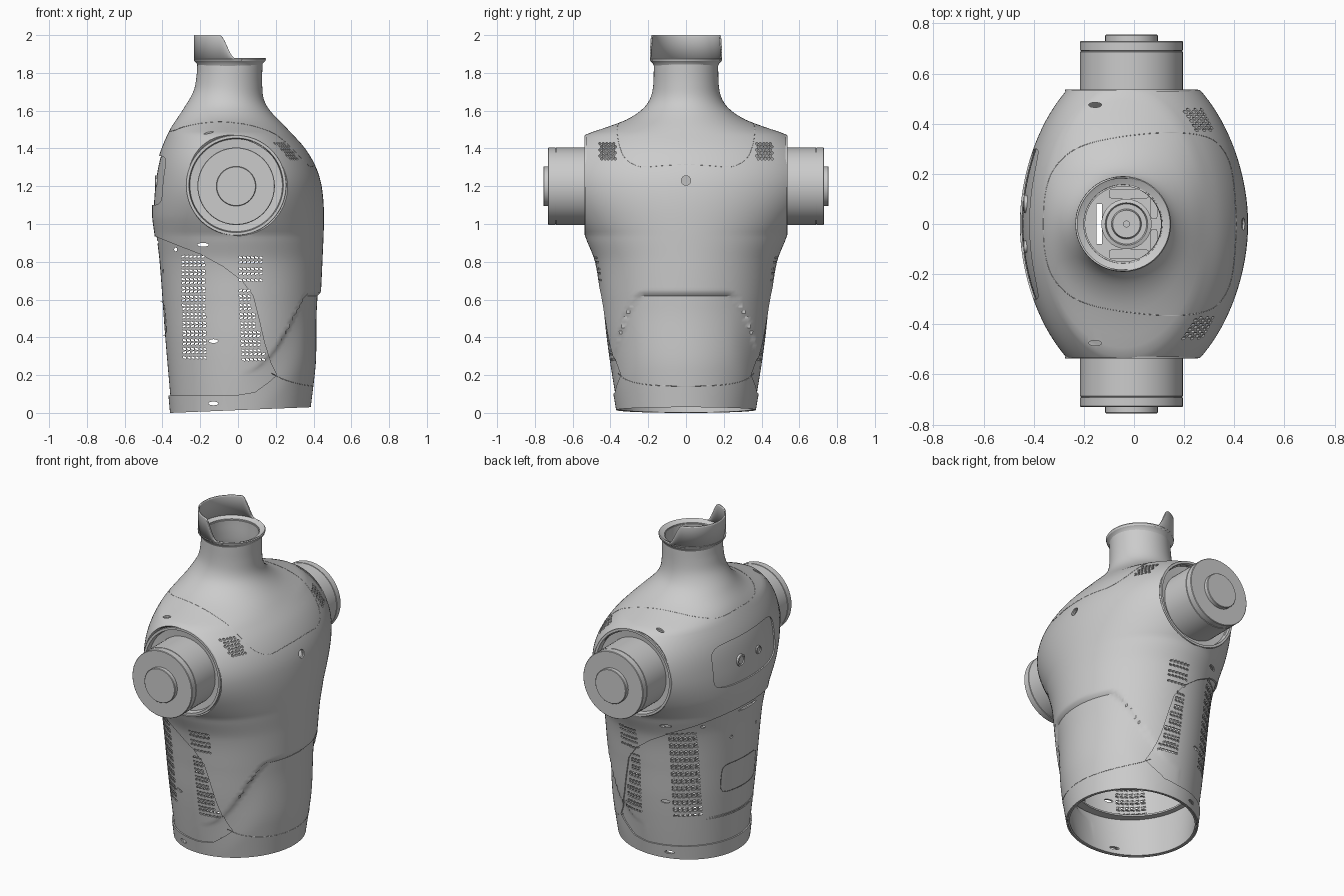
import bpy, bmesh, math
from mathutils import Vector, Matrix
from mathutils.bvhtree import BVHTree

cube = bpy.data.objects.get("Cube")
if cube:
    bpy.data.objects.remove(cube)

GREY = bpy.data.materials.new("shell grey")
GREY.use_nodes = True
GREY.diffuse_color = (.6, .6, .6, 1)
GREY.node_tree.nodes["Principled BSDF"].inputs["Base Color"].default_value = (.6, .6, .6, 1)


def add_object(name, bm):
    me = bpy.data.meshes.new(name)
    bm.to_mesh(me)
    bm.free()
    ob = bpy.data.objects.new(name, me)
    bpy.context.collection.objects.link(ob)
    me.materials.append(GREY)
    return ob


def smooth(ob, angle=32):
    bpy.ops.object.select_all(action='DESELECT')
    ob.select_set(True)
    bpy.context.view_layer.objects.active = ob
    bpy.ops.object.shade_smooth_by_angle(angle=math.radians(angle))


def step(a, b, x):
    t = min(1, max(0, (x - a) / (b - a)))
    return t * t * (3 - 2 * t)


def curve_at(table, z):
    """Smooth interpolation through (z, value) pairs."""
    n = len(table)
    k = next((i for i in range(n - 2) if z < table[i + 1][0]), n - 2)

    def slope(i):
        (z0, v0), (z1, v1) = table[max(0, i - 1)], table[min(n - 1, i + 1)]
        return (v1 - v0) / (z1 - z0)
    (z0, v0), (z1, v1) = table[k], table[k + 1]
    h = z1 - z0
    t = (z - z0) / h
    s = t * t * (3 - 2 * t)
    return v0 + (v1 - v0) * s + h * t * (1 - t) * ((1 - t) * slope(k) - t * slope(k + 1))


# torso outline: back, chest and half width by height
BACK = [(0, -.36), (.4, -.395), (.8, -.425), (.95, -.443), (1.05, -.455), (1.2, -.447), (1.36, -.418),
        (1.5, -.36), (1.6, -.295), (1.7, -.237), (1.78, -.22), (1.86, -.215)]
CHEST = [(0, .385), (.2, .407), (.4, .424), (.6, .437), (.8, .447), (1.05, .455), (1.2, .443), (1.3, .413),
         (1.4, .355), (1.5, .265), (1.6, .17), (1.66, .137), (1.74, .128), (1.86, .13)]
WIDTH = [(0, .37), (.2, .402), (.4, .43), (.6, .452), (.8, .482), (.94, .535), (1.2, .6), (1.47, .535),
         (1.5, .455), (1.55, .32), (1.6, .24), (1.65, .197), (1.72, .175), (1.86, .17)]
SHOULDER = Vector((-.01, .535, 1.205))
RIM, TOP = .265, 1.86


def torso_mesh(inset, rings=120, sides=112):
    bm = bmesh.new()
    rows = []
    for i in range(rings + 1):
        z = TOP * i / rings
        back, chest, b = (curve_at(t, z) for t in (BACK, CHEST, WIDTH))
        a, xc = (chest - back) / 2, (chest + back) / 2
        w2 = RIM ** 2 - (z - SHOULDER.z) ** 2
        if w2 > 0:      # widen so that the shoulder cut is a circle
            b = SHOULDER.y / math.sqrt(1 - w2 / a ** 2)
        row = []
        for j in range(sides):
            ang = math.tau * j / sides
            x, y = xc + a * math.cos(ang), b * math.sin(ang)
            if x > 0:   # belly hollow under an arch
                t = .64 - 13 * max(0, abs(y) - .22) ** 2 - z
                x -= .017 * step(0, .018, t) * (1 - step(.08, .42, t))
            tilt = .03 * (x + .36) / .74 * max(0, 1 - z / .3)
            row.append(bm.verts.new((x, y, z + tilt)))
        rows.append(row)
    for r, s in zip(rows, rows[1:]):
        for j in range(sides):
            k = (j + 1) % sides
            bm.faces.new((r[j], r[k], s[k], s[j]))
    bm.normal_update()
    moves = [(v, v.normal * inset) for v in bm.verts]
    for v, m in moves:
        v.co -= m
    for s in (-1, 1):
        bmesh.ops.bisect_plane(bm, geom=bm.verts[:] + bm.edges[:] + bm.faces[:], clear_outer=True,
                               plane_co=(0, s * (SHOULDER.y - inset), 0), plane_no=(0, s, 0))
    return bm


# prisms used as cutters
ALONG_Y = Matrix(((1, 0, 0), (0, 0, -1), (0, 1, 0))).to_4x4()
ALONG_X = Matrix(((0, 0, 1), (1, 0, 0), (0, 1, 0))).to_4x4()
ALONG_Z = Matrix.Identity(4)


def prism(bm, pts, frame, lo, hi):
    ends = [[bm.verts.new(frame @ Vector((u, v, d))) for u, v in pts] for d in (lo, hi)]
    faces = [bm.faces.new(ends[0]), bm.faces.new(ends[1])]
    for i in range(len(pts)):
        k = (i + 1) % len(pts)
        faces.append(bm.faces.new((ends[0][i], ends[0][k], ends[1][k], ends[1][i])))
    bmesh.ops.recalc_face_normals(bm, faces=faces)


def oval(u, v, ru, rv, n=16, power=1):
    f = lambda c: math.copysign(abs(c) ** power, c)
    return [(u + ru * f(math.cos(math.tau * i / n)), v + rv * f(math.sin(math.tau * i / n))) for i in range(n)]


REAR_EDGE = [(-.44, .935), (-.33, .89), (-.2, .84), (-.08, .775), (.02, .7), (.08, .62), (.11, .5), (.14, .37),
             (.175, .26), (.205, .2), (.165, .165), (.09, .11), (0, .095), (-.6, .09)]
recess = bmesh.new()
prism(recess, REAR_EDGE + [(-.6, .935)], ALONG_Y, -1, 1)
prism(recess, oval(0, 1.23, .3, .13, 40, .35), ALONG_X, -.7, -.2)

holes = bmesh.new()


def vent(z0, z1, left, right):
    rows = round((z1 - z0) / .0225)
    for r in range(rows):
        t = r / (rows - 1)
        z, x, end = z0 + (z1 - z0) * t, left[0] + (left[1] - left[0]) * t, right[0] + (right[1] - right[0]) * t
        lean = .005 if r % 2 else -.005
        while x < end:
            prism(holes, [(x, z), (x + .016, z + lean), (x + .016, z + .01 + lean), (x, z + .01)], ALONG_Y, -1, 1)
            x += .0215


vent(.29, .82, (-.29, -.3), (-.175, -.185))
vent(.7, .82, (.005, .005), (.125, .125))
vent(.28, .64, (.02, .005), (.135, .05))
for x, z, ru, rv in ((-.185, .89, .03, .01), (-.13, .38, .024, .01), (-.13, .05, .026, .01), (-.33, .865, .008, .01)):
    prism(holes, oval(x, z, ru, rv), ALONG_Y, -1, 1)
prism(holes, oval(0, 1.23, .025, .025), ALONG_X, .3, .6)
for y in (-.12, .12):
    prism(holes, oval(y, .75, .01, .01, 10), ALONG_X, -.6, -.3)
prism(holes, oval(0, .905, .09, .008), ALONG_X, -.6, -.3)
for s in (-1, 1):       # shoulder perforations and slots
    for r in range(-3, 3):
        for c in range(-2, 3):
            y, z = s * .415 + c * .018 + (r % 2) * .009 - .0045, 1.393 + r * .016
            prism(holes, oval(y, z, .0068, .0068, 6), ALONG_X, .12, .45)
    prism(holes, oval(-.155, s * .475, .026, .01), ALONG_Z, 1.38, 1.6)

recess_cutter, hole_cutter = add_object("recess_cutter", recess), add_object("hole_cutter", holes)


def shell(name, inset, thickness, cutters):
    ob = add_object(name, torso_mesh(inset))
    mod = ob.modifiers.new("thickness", 'SOLIDIFY')
    mod.thickness, mod.offset = thickness, -1
    for c in cutters:
        mod = ob.modifiers.new("cut", 'BOOLEAN')
        mod.object, mod.solver, mod.operation = c, 'EXACT', 'DIFFERENCE'
    ob.data = bpy.data.meshes.new_from_object(ob.evaluated_get(bpy.context.evaluated_depsgraph_get()))
    ob.modifiers.clear()
    smooth(ob)


shell("outer_shell", 0, .008, (recess_cutter, hole_cutter))
shell("inner_shell", .01, .01, (hole_cutter,))
for c in (recess_cutter, hole_cutter):
    bpy.data.objects.remove(c)


def lathe(name, profile, frame, sides=64):
    bm = bmesh.new()
    vs = [bm.verts.new((r, 0, h)) for r, h in profile]
    es = [bm.edges.new(p) for p in zip(vs, vs[1:])]
    bmesh.ops.spin(bm, geom=vs + es, cent=(0, 0, 0), axis=(0, 0, 1), angle=math.tau, steps=sides, use_duplicate=False)
    bmesh.ops.remove_doubles(bm, verts=bm.verts, dist=1e-5)
    bmesh.ops.recalc_face_normals(bm, faces=bm.faces)
    bm.transform(frame)
    smooth(add_object(name, bm))


# shoulder sockets and arm stubs
for side, s in (("right", -1), ("left", 1)):
    turn = Matrix.Rotation(-s * math.pi / 2, 4, 'X')
    socket, arm = (Matrix.Translation((SHOULDER.x, 0, z)) @ turn for z in (SHOULDER.z, 1.2))
    lathe(side + "_socket", [(.266, .528), (.264, .537), (.25, .537), (.245, .505), (.19, .5)], socket)
    lathe(side + "_arm_stub", [(.205, .49), (.205, .687), (.201, .688), (.201, .691), (.205, .692),
                               (.205, .727), (.202, .73), (0, .73)], arm)
    lathe(side + "_arm_cap", [(.105, .725), (.105, .752), (.102, .755), (0, .755)], arm)

# neck flange and raised rear collar
NECK = Matrix.Translation((-.0435, 0, 0))
lathe("neck_flange", [(.168, 1.83), (.175, 1.85), (.188, 1.862), (.191, 1.874), (.187, 1.88), (.172, 1.872),
                      (.157, 1.866), (.155, 1.83)], NECK)
bm = bmesh.new()
pairs = []
for j in range(97):
    ang = math.radians(70 + 220 * j / 96)
    x, y = .19 * math.cos(ang) - .0435, .19 * math.sin(ang)
    top = 2 - .122 * step(-.1, -.015, x)
    pairs.append([bm.verts.new((x, y, z)) for z in (1.865, top - .008, top)])
for p, q in zip(pairs, pairs[1:]):
    for i in range(2):
        bm.faces.new((p[i], q[i], q[i + 1], p[i + 1]))
collar = add_object("rear_collar", bm)
mod = collar.modifiers.new("thickness", 'SOLIDIFY')
mod.thickness, mod.offset = .008, -1
smooth(collar)

# neck drive inside, with its slotted mount
lathe("neck_drive", [(.1, 1.5), (.1, 1.57), (.085, 1.575), (.08, 1.56), (.06, 1.56), (.055, 1.58), (.012, 1.58),
                     (.012, 1.565), (0, 1.565)], Matrix.Translation((-.03, 0, 0)), 40)
bm = bmesh.new()
for x0, x1, y0, y1 in ((-.24, -.15, -.19, .19), (-.128, .14, -.19, .19), (-.15, -.128, .08, .19), (-.15, -.128, -.19, -.08)):
    prism(bm, [(x0, y0), (x1, y0), (x1, y1), (x0, y1)], ALONG_Z, 1.49, 1.51)
for s in (-1, 1):
    prism(bm, oval(-.02, s * .12, .08, .02, 12, .3), ALONG_Z, 1.51, 1.535)
    prism(bm, oval(.08, s * .07, .014, .05, 12, .3), ALONG_Z, 1.51, 1.545)
add_object("neck_mount", bm)

# waist ring and back buttons
lathe("waist_ring", [(.385, .255), (.335, .255), (.335, .265), (.385, .265)], Matrix.Translation((.005, 0, 0)))
for name, y, r in (("large_button", .08, .036), ("small_button", -.09, .024)):
    frame = Matrix.Translation((-.412, y, 1.22)) @ Matrix.Rotation(-math.pi / 2, 4, 'Y')
    lathe(name, [(r, 0), (r, .026), (r * .75, .028), (r * .65, .022), (0, .022)], frame, 32)

# thin seams laid on the shell
body = torso_mesh(0)
tree = BVHTree.FromBMesh(body)
body.free()


def seam(name, pts, place, towards, closed=False):
    """Join pts with short steps, round the corners, then drop them on the shell."""
    pts = pts + pts[:1] if closed else pts
    path = [Vector(p).lerp(Vector(q), i / 8) for p, q in zip(pts, pts[1:]) for i in range(8)] + [Vector(pts[-1])]
    for _ in range(12):
        path[1:-1] = [(a + b + c) / 3 for a, b, c in zip(path, path[1:], path[2:])]
    hits = [tree.ray_cast(Vector(place(*p)), Vector(towards))[0] for p in path]
    hits = [h for h in hits if h]
    cu = bpy.data.curves.new(name, 'CURVE')
    cu.dimensions, cu.bevel_depth, cu.bevel_resolution = '3D', .0015, 0
    sp = cu.splines.new('POLY')
    sp.points.add(len(hits) - 1)
    for p, h in zip(sp.points, hits):
        p.co = (*h, 1)
    cu.materials.append(GREY)
    bpy.context.collection.objects.link(bpy.data.objects.new(name, cu))


half = [(-.36, .1), (-.335, .21), (-.25, .3), (-.12, .34), (.08, .365), (.22, .365), (.33, .34), (.385, .25), (.4, .15)]
yoke = [(-.362, 0)] + half + [(.41, 0)] + [(x, -y) for x, y in reversed(half)]
seam("yoke_seam", yoke, lambda x, y: (x, y, 3), (0, 0, -1), True)
seam("waist_seam", [(-.36, .21), (-.32, .17), (-.2, .145), (0, .14), (.2, .145), (.32, .17), (.36, .21)],
     lambda y, z: (2, y, z), (-1, 0, 0))
seam("hatch_seam", oval(.025, .5, .155, .09, 24, .35), lambda y, z: (-2, y, z), (1, 0, 0), True)
